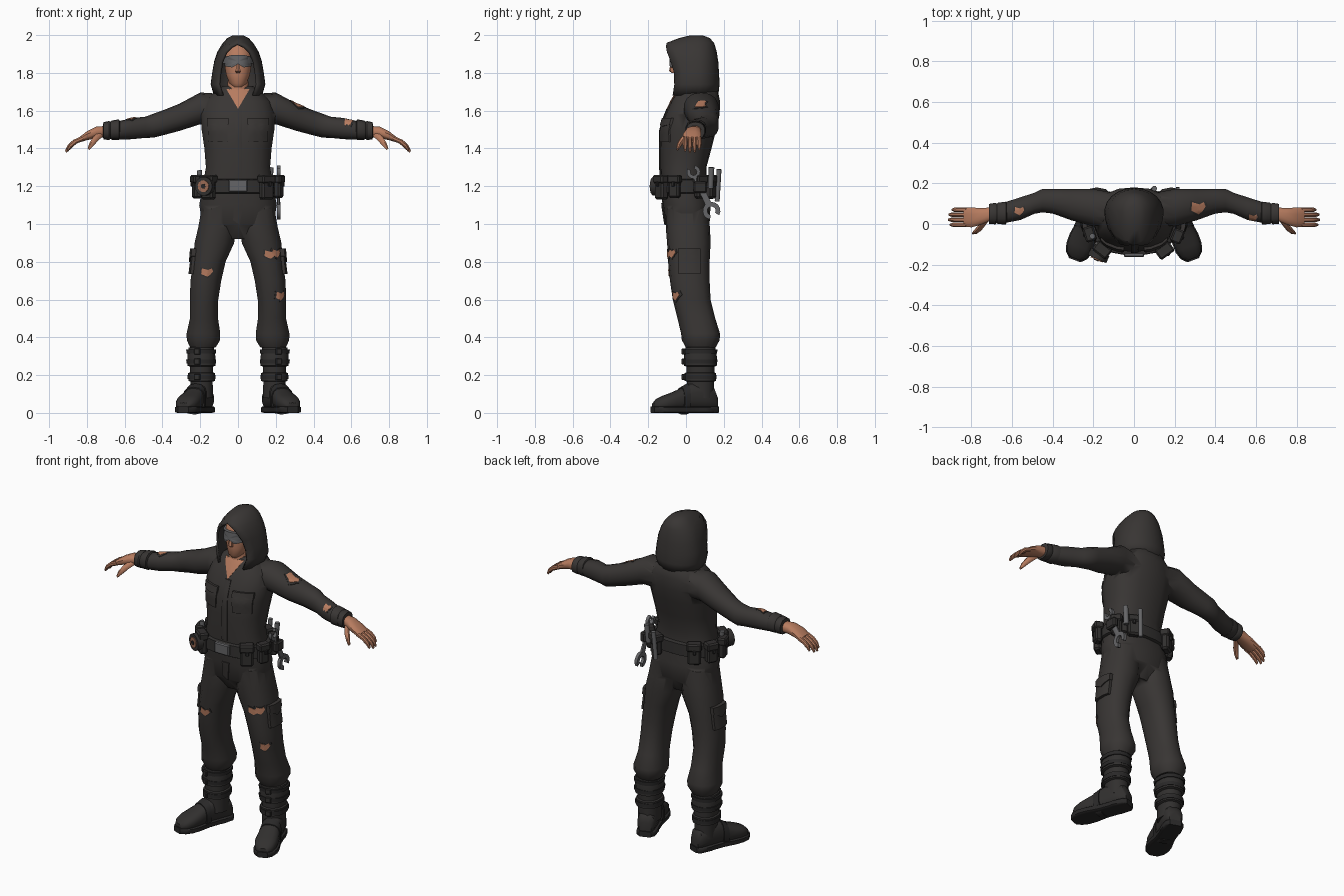
import bpy, bmesh, math
from mathutils import Vector, Matrix
from mathutils.bvhtree import BVHTree

if "Cube" in bpy.data.objects:
    bpy.data.objects.remove(bpy.data.objects["Cube"])

X, Y, Z = Vector((1, 0, 0)), Vector((0, 1, 0)), Vector((0, 0, 1))


def material(name, rgb):
    m = bpy.data.materials.new(name)
    m.diffuse_color = (*rgb, 1)
    m.use_nodes = True
    m.node_tree.nodes["Principled BSDF"].inputs["Base Color"].default_value = m.diffuse_color
    return m


cloth = material("dark cloth", (.040, .036, .034))
leather = material("dark leather", (.031, .029, .028))
rubber = material("black rubber", (.022, .021, .021))
metal = material("grey metal", (.13, .13, .135))
skin = material("skin", (.47, .20, .115))
tape = material("copper tape", (.33, .15, .09))


def finish(bm, name, mat, angle=40):
    bmesh.ops.recalc_face_normals(bm, faces=bm.faces)
    me = bpy.data.meshes.new(name)
    bm.to_mesh(me)
    bm.free()
    me.shade_smooth()
    me.set_sharp_from_angle(angle=math.radians(angle))
    me.materials.append(mat)
    ob = bpy.data.objects.new(name, me)
    bpy.context.collection.objects.link(ob)
    return ob


def loft(name, rings, U, V, mat, n=14, p=2.3, s=1, angle=40):
    """Skin superellipse rings (x, y, z, half width on U, half width on V)."""
    bm = bmesh.new()
    loops = []
    for x, y, z, a, b in rings:
        loop = []
        for i in range(n):
            t = 2 * math.pi * (i + .5) / n
            c, d = math.cos(t), math.sin(t)
            q = Vector((x, y, z)) + U * a * math.copysign(abs(c) ** (2 / p), c) \
                + V * b * math.copysign(abs(d) ** (2 / p), d)
            loop.append(bm.verts.new((q.x * s, q.y, q.z)))
        loops.append(loop)
    for l0, l1 in zip(loops, loops[1:]):
        for i in range(n):
            bm.faces.new((l0[i], l0[(i + 1) % n], l1[(i + 1) % n], l1[i]))
    bm.faces.new(loops[0])
    bm.faces.new(loops[-1])
    return finish(bm, name, mat, angle)


def box(name, loc, size, mat, turn=0, bevel=.01):
    bm = bmesh.new()
    bmesh.ops.create_cube(bm, matrix=Matrix.Translation(loc) @ Matrix.Rotation(turn, 4, 'Z')
                          @ Matrix.Diagonal((*size, 1)))
    bmesh.ops.bevel(bm, geom=bm.edges[:], offset=bevel, segments=1, affect='EDGES')
    return finish(bm, name, mat, 30)


def rod(name, a, b, r, mat, n=10):
    a, b = Vector(a), Vector(b)
    bm = bmesh.new()
    rot = Z.rotation_difference(b - a).to_matrix().to_4x4()
    bmesh.ops.create_cone(bm, cap_ends=True, segments=n, radius1=r, radius2=r, depth=(b - a).length,
                          matrix=Matrix.Translation((a + b) / 2) @ rot)
    return finish(bm, name, mat)


def patch(name, target, origin, d, pts, mat, t=.006):
    """Thin plate with a star-shaped outline, projected on to the target along d."""
    me = target.data
    tree = BVHTree.FromPolygons([v.co for v in me.vertices], [tuple(f.vertices) for f in me.polygons])
    origin, d = Vector(origin), Vector(d).normalized()
    r, u = (X, Y) if abs(d.z) > .9 else (d.cross(Z).normalized(), Z)
    u = u if abs(d.z) > .9 else r.cross(d)

    def hit(q, off):
        start = origin + r * q[0] + u * q[1] - d * .3
        co = tree.ray_cast(start, d)[0] or tree.find_nearest(start + d * .3)[0]
        return bm.verts.new(co - d * off)
    bm = bmesh.new()
    c = [sum(q[k] for q in pts) / len(pts) for k in (0, 1)]
    edge = [[a[k] + (b[k] - a[k]) * j / 4 for k in (0, 1)]
            for a, b in zip(pts, pts[1:] + pts[:1]) for j in range(4)]
    mid = hit(c, t)
    loops = [[hit([c[k] + (q[k] - c[k]) * f for k in (0, 1)], o) for q in edge]
             for f, o in ((.35, t), (.7, t), (1, t), (1, -.004))]
    n = len(edge)
    for i in range(n):
        j = (i + 1) % n
        bm.faces.new((mid, loops[0][i], loops[0][j]))
        for l0, l1 in zip(loops, loops[1:]):
            bm.faces.new((l0[i], l0[j], l1[j], l1[i]))
    return finish(bm, name, mat, 35)


def rect(w, h):
    return [(-w / 2, -h / 2), (w / 2, -h / 2), (w / 2, h / 2), (-w / 2, h / 2)]


# Jumpsuit: torso, sleeves and trouser legs joined into one skin
torso_profile = [(.92, .07, -.06, .08), (1.0, .19, -.11, .125), (1.1, .208, -.125, .13),
                 (1.2, .19, -.13, .11), (1.3, .172, -.137, .108), (1.4, .18, -.137, .135),
                 (1.5, .195, -.137, .16), (1.58, .2, -.112, .178), (1.65, .178, -.08, .18),
                 (1.70, .125, -.05, .17), (1.73, .08, -.03, .14)]
suit = loft("jumpsuit", [(0, (f + b) / 2, z, w, (b - f) / 2) for z, w, f, b in torso_profile],
            X, Y, cloth, 18, 2.4)
sleeve = [(.10, .075, 1.605, .08, .085), (.20, .08, 1.612, .094, .084), (.31, .095, 1.565, .078, .072),
          (.40, .112, 1.535, .062, .066), (.45, .115, 1.52, .059, .063), (.49, .102, 1.512, .053, .056),
          (.56, .075, 1.505, .057, .056), (.62, .06, 1.497, .053, .05), (.66, .052, 1.493, .045, .044)]
leg = [(.105, .005, 1.08, .09, .11), (.112, .01, .98, .101, .117), (.125, .015, .90, .107, .115),
       (.152, .015, .80, .088, .11), (.17, .02, .70, .083, .105), (.18, .03, .60, .077, .10),
       (.180, .055, .50, .076, .10), (.183, .077, .42, .091, .103), (.183, .078, .385, .09, .10),
       (.186, .078, .345, .068, .078)]
helpers = []
for s in (1, -1):
    helpers += [loft("sleeve", sleeve, Y, Z, cloth, 14, 2.2, s), loft("trouser_leg", leg, X, Y, cloth, 14, 2.3, s)]
for h in helpers:
    m = suit.modifiers.new("join", 'BOOLEAN')
    m.operation, m.solver, m.object = 'UNION', 'EXACT', h
joined = bpy.data.meshes.new_from_object(suit.evaluated_get(bpy.context.evaluated_depsgraph_get()))
suit.modifiers.clear()
suit.data = joined
for h in helpers:
    bpy.data.objects.remove(h)

# Head, neck and goggles
head = loft("head", [(0, .0, 1.725, .03, .05), (0, .0, 1.745, .047, .064), (0, .005, 1.79, .064, .07),
                     (0, .015, 1.85, .074, .084), (0, .02, 1.91, .07, .085), (0, .03, 1.95, .045, .06)], X, Y, skin, 16)
loft("neck", [(0, .015, 1.64, .065, .07), (0, .02, 1.76, .055, .06)], X, Y, skin, 14)
loft("nose", [(0, -.07, 1.845, .008, .012), (0, -.075, 1.81, .015, .015), (0, -.065, 1.80, .012, .01)], X, Y, skin, 6)
patch("goggles", head, (0, 0, 1.865), Y, [(-.072, -.03), (-.03, -.036), (0, -.018), (.03, -.036), (.072, -.03),
                                         (.073, .02), (.03, .03), (-.03, .03), (-.073, .02)], metal, .02)
loft("goggle_strap", [(0, .015, 1.85, .083, .092), (0, .015, 1.885, .083, .094)], X, Y, metal, 16)
patch("open_collar", suit, (0, 0, 1.67), Y, [(-.062, .045), (0, -.06), (.062, .045)], skin, .004)

# Hood: open-fronted rings (z, half width, edge y, back y, opening half width)
bm = bmesh.new()
loops = []
for z, w, f, b, o in [(1.68, .125, -.07, .168, .085), (1.74, .143, -.06, .175, .104), (1.80, .135, -.062, .172, .098),
                      (1.86, .124, -.08, .168, .088), (1.91, .107, -.10, .16, .066), (1.94, .09, -.105, .152, .035),
                      (1.957, .078, -.10, .146, .004), (1.982, .055, -.035, .125, .003), (1.995, .03, .02, .09, .002)]:
    a0, cy = math.asin(o / w), .06
    loop = []
    for i in range(17):
        t = a0 + (2 * math.pi - 2 * a0) * i / 16
        c = math.cos(t)
        y = cy - (cy - f) * c / math.cos(a0) if c > 0 else cy - (b - cy) * c
        loop.append(bm.verts.new((w * math.sin(t), y, z)))
    loops.append(loop)
for l0, l1 in zip(loops, loops[1:]):
    for i in range(16):
        bm.faces.new((l0[i], l0[i + 1], l1[i + 1], l1[i]))
bm.faces.new(loops[-1])
bmesh.ops.remove_doubles(bm, verts=bm.verts, dist=.009)
hood = finish(bm, "hood", cloth)
solid = hood.modifiers.new("thickness", 'SOLIDIFY')
solid.thickness, solid.offset = .014, -.6

# Jumpsuit front details
patch("zip_flap", suit, (.004, 0, 1.43), Y, rect(.036, .36), cloth)
patch("fly_flap", suit, (0, 0, 1.05), Y, [(-.02, .06), (-.026, -.03), (.01, -.055), (.028, .06)], cloth)
for s in (1, -1):
    patch("chest_pocket", suit, (s * .107, 0, 1.495), Y, [(-.05, -.06), (.05, -.06), (.055, .055), (-.055, .055)], cloth, .008)
    patch("chest_pocket_flap", suit, (s * .107, 0, 1.538), Y, [(-.057, -.012), (0, -.022), (.057, -.012), (.057, .022), (-.057, .022)],
          cloth, .014)
    patch("thigh_pocket", suit, (s * .3, .018, .80), (-s, 0, 0), rect(.115, .13), cloth, .016)
    patch("thigh_pocket_flap", suit, (s * .3, .018, .845), (-s, 0, 0), [(-.06, -.015), (0, -.045), (.06, -.015), (.06, .025), (-.06, .025)],
          cloth, .022)

# Torn holes with skin showing
rip = [(-.03, -.01), (-.012, -.018), (.004, -.024), (.02, -.012), (.034, .004), (.026, .02), (.006, .012), (-.026, .02)]
for i, (o, d, k) in enumerate([((-.165, 0, .745), Y, 1), ((.17, 0, .84), Y, 1), ((.2, 0, .62), (-.4, 1, 0), .85),
                               ((.21, -.08, .845), (-1, .6, 0), .8), ((-.565, .065, 1.55), -Z, .75),
                               ((.315, .08, 1.63), -Z, 1.1), ((.585, .03, 1.54), -Z, .7)]):
    tall = 1.25 if i > 1 else 1
    patch("torn_edge", suit, o, d, [(a * k * 1.3, b * k * tall * 1.35) for a, b in rip], leather, .002)
    patch("torn_hole", suit, o, d, [(a * k, b * k * tall) for a, b in rip], skin, .004)

# Cuffs, hands, boots
for s in (1, -1):
    loft("sleeve_cuff", [(.625, .055, 1.5, .046, .044), (.63, .054, 1.5, .057, .054), (.668, .052, 1.497, .054, .051),
                         (.675, .052, 1.496, .049, .046), (.682, .051, 1.495, .054, .05), (.712, .05, 1.493, .05, .046),
                         (.714, .05, 1.493, .038, .035)], Y, Z, cloth, 14, 2.3, s)
    loft("palm", [(.70, .05, 1.49, .032, .03), (.75, .038, 1.485, .042, .031), (.80, .032, 1.467, .05, .024),
                  (.838, .034, 1.447, .047, .015)], Y, Z, skin, 12, 2.5, s)
    for y, l in ((-.004, .9), (.021, 1), (.046, .97), (.07, .8)):
        loft("finger", [(.82, y, 1.455, .0125, .014), (.82 + .045 * l, y, 1.455 - .02 * l, .0125, .0135),
                        (.82 + .075 * l, y, 1.455 - .045 * l, .0115, .012), (.82 + .092 * l, y, 1.455 - .073 * l, .006, .007)],
             Y, Vector((.6, 0, .8)), skin, 8, 2.2, s)
    loft("thumb", [(.725, .025, 1.478, .018, .018), (.755, -.015, 1.45, .017, .018), (.777, -.036, 1.42, .013, .014),
                   (.792, -.045, 1.395, .006, .007)], Y, Vector((.7, 0, .7)), skin, 8, 2.2, s)
    shaft = [(.35, -.012), (.345, 0), (.30, .008), (.25, .008), (.245, -.005), (.215, -.005), (.21, .004), (.17, .004),
             (.165, -.008), (.08, -.008)]
    loft("boot_shaft", [(.193 + .012 * (z - .2), .076, z, .068 + e, .079 + e) for z, e in shaft], X, Y, leather, 14, 2.3, s)
    for z in (.325, .272, .19):
        loft("boot_strap", [(.195, .076, z - .011, .08, .089), (.195, .076, z + .011, .081, .09)] if z > .2 else
             [(.193, .076, z - .011, .075, .086), (.193, .076, z + .011, .075, .086)], X, Y, rubber, 14, 2.3, s)
        box("boot_buckle", (s * .215, -.012, z), (.034, .014, .034), leather, s * .35, .004)
    F, S = Vector((math.sin(.35), -math.cos(.35), 0)), Vector((math.cos(.35), math.sin(.35), 0))
    base = Vector((.195, .085, 0))
    foot = [(-.078, .035, .09), (-.06, .05, .13), (0, .056, .16), (.07, .054, .155), (.12, .058, .128), (.165, .064, .108),
            (.21, .064, .092), (.25, .053, .074), (.272, .03, .052)]
    loft("boot_foot", [(*(base + F * t + Z * (h / 2 + .008)), w, h / 2 - .006) for t, w, h in foot], S, Z, leather, 14, 2.6, s)
    loft("boot_strap_low", [(*(base + F * t + Z * h / 2), w, h / 2 + .008) for t, w, h in ((.085, .06, .148), (.12, .063, .128))],
         S, Z, rubber, 14, 2.6, s)
    loft("boot_sole", [(*(base + F * t + Z * .017), w, .017) for t, w in
                       ((-.084, .035), (-.065, .054), (0, .06), (.02, .056), (.09, .057), (.165, .069), (.215, .069),
                        (.255, .056), (.28, .03))], S, Z, rubber, 12, 7, s)

# Tool belt with buckle and pouches
belt = loft("belt", [(0, -.01, 1.162, .205, .137), (0, -.01, 1.166, .212, .144), (0, -.01, 1.234, .206, .142),
                     (0, -.01, 1.238, .198, .134)], X, Y, leather, 20, 2.4)
box("belt_buckle", (0, -.152, 1.202), (.10, .022, .066), metal, 0, .006)


def around(deg, out=0):
    a = math.radians(deg)
    return Vector(((.205 + out) * math.sin(a), -.01 - (.142 + out) * math.cos(a), 0)), \
        math.atan2(.142 * math.sin(a), .205 * math.cos(a)) * .6 + a * .4


for deg, w, h, depth in [(42, .075, .13, .045), (72, .06, .115, .04), (-44, .075, .13, .045), (-76, .065, .12, .04),
                         (-112, .065, .115, .045), (-142, .075, .125, .045), (122, .06, .12, .04), (150, .07, .12, .045)]:
    p, turn = around(deg, .02)
    box("belt_pouch", (p.x, p.y, 1.195), (w, depth, h), leather, turn, .01)
    box("pouch_flap", (p.x, p.y, 1.238), (w + .01, depth + .014, .045), leather, turn, .008)
    q, turn = around(deg, .047)
    box("pouch_clasp", (q.x, q.y, 1.212), (.018, .012, .026), rubber, turn, .003)

# Tape roll on the front left pouch
p, _ = around(-44, .035)
d = Vector((-.45, -1, 0)).normalized()
p.z = 1.2
rod("tape_roll", p, p + d * .038, .05, leather, 16)
rod("tape_core", p + d * .03, p + d * .043, .032, tape, 12)
rod("tape_hub", p + d * .04, p + d * .047, .013, rubber, 8)

# Hand tools at the belt
rod("screwdriver_handle", (.165, .13, 1.19), (.175, .135, 1.30), .015, metal)
rod("punch_handle", (.09, .165, 1.12), (.10, .175, 1.29), .013, metal)
rod("chisel_handle", (-.195, -.06, 1.18), (-.205, -.06, 1.285), .014, metal)
top, low = Vector((.215, .04, 1.275)), Vector((.215, .135, 1.07))
axis = (low - top).normalized()
side = axis.cross(X)
for name, c, k, r in (("wrench_jaw_low", low, 1, .047), ("wrench_jaw_top", top, -1, .036)):
    bm = bmesh.new()
    arc = [math.radians(35 + i * 290 / 12) for i in range(13)]
    pairs = [[bm.verts.new(c + axis * k * q * math.cos(t) + side * q * math.sin(t) - X * .009) for q in (r, r * .48)] for t in arc]
    faces = [bm.faces.new((a[0], b[0], b[1], a[1])) for a, b in zip(pairs, pairs[1:])]
    ext = bmesh.ops.extrude_face_region(bm, geom=faces, use_keep_orig=True)
    bmesh.ops.translate(bm, vec=X * .018, verts=[v for v in ext["geom"] if isinstance(v, bmesh.types.BMVert)])
    finish(bm, name, metal)
loft("wrench_handle", [(*(top + axis * .025), .008, .015), (*(low - axis * .03), .008, .018)], X, side, metal, 8, 4)
p, turn = around(98, .012)
box("wrench_loop", (.222, .075, 1.195), (.036, .07, .06), leather, 0, .008)
